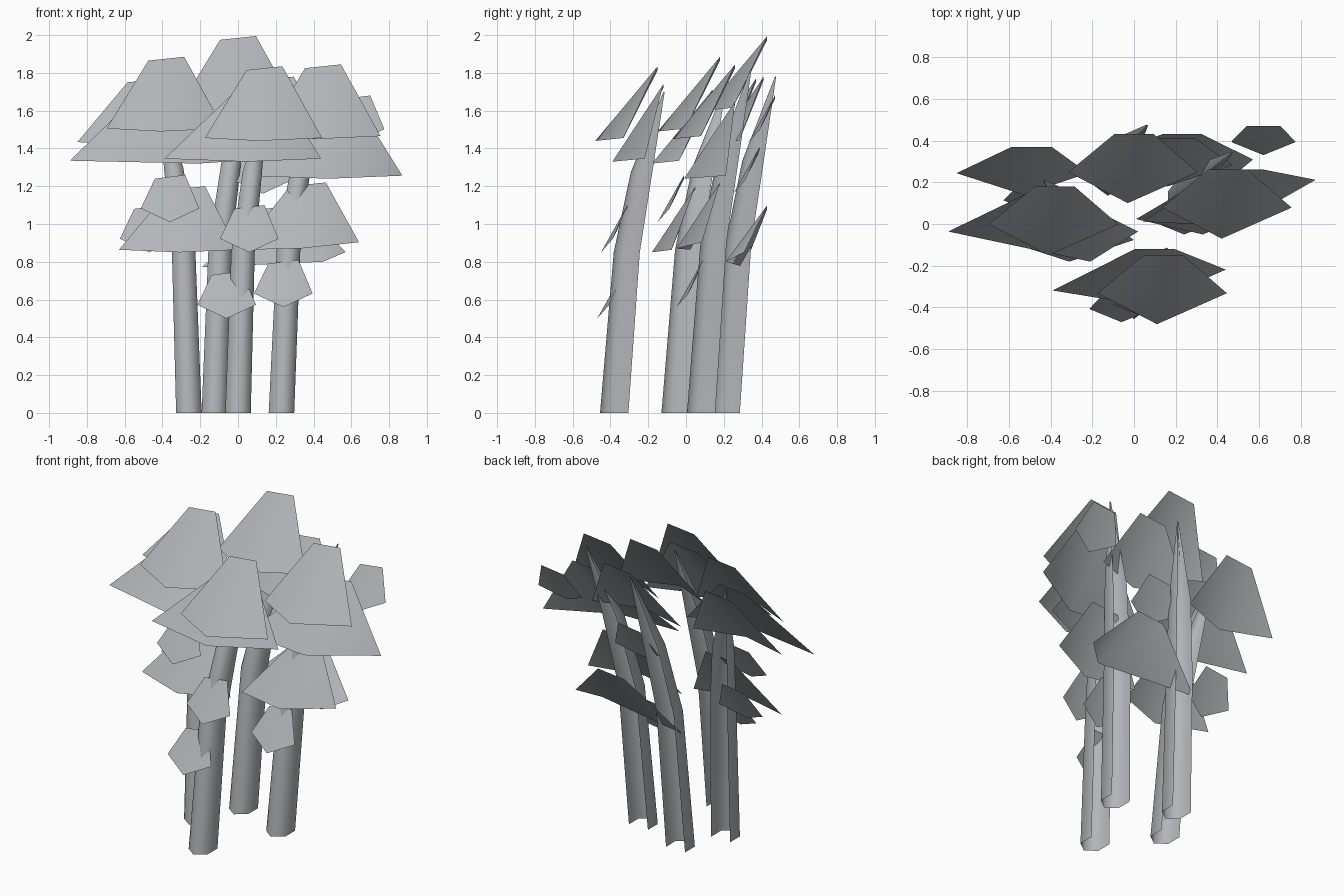
import bpy
from math import sin, cos, radians
from mathutils import Vector

if "Cube" in bpy.data.objects:
    bpy.data.objects.remove(bpy.data.objects["Cube"])

grey = bpy.data.materials.new("pale_grey")
grey.diffuse_color = (0.45, 0.465, 0.485, 1)
grey.use_nodes = True
grey.node_tree.nodes["Principled BSDF"].inputs["Base Color"].default_value = grey.diffuse_color


def make(name, verts, faces):
    me = bpy.data.meshes.new(name)
    me.from_pydata(verts, [], faces)
    me.update()
    me.materials.append(grey)
    for p in me.polygons:
        p.use_smooth = True
    ob = bpy.data.objects.new(name, me)
    bpy.context.collection.objects.link(ob)


# Stem: hexagonal channel open at the back, curving back and sideways to a point
def stem(name, x, y, lean, height):
    verts, faces, n = [], [], 5
    for h, thick in ((0, 1), (.5, .92), (.75, .76), (1, .04)):
        for i in range(n):
            a = radians(30 - 60 * i)
            verts.append((x + lean * h ** 2.6 + .078 * thick * cos(a),
                          y + .24 * h ** 1.9 + .1 * thick * sin(a), height * h))
    for a in range(len(verts) - n):
        if a % n < n - 1:
            faces.append((a + 1, a, a + n, a + n + 1))
    make(name, verts, faces)


# Leaf kinds: left span, right span, then the offset from front point to top
KINDS = {
    "big": (.285, .335, (.03, .33, .385)),
    "low": (.32, .31, (.04, .23, .34)),
    "wide": (.44, .39, (.05, .27, .40)),
    "long": (.68, .23, (-.22, .32, .38)),
    "tail": (.64, .12, (-.22, .22, .29)),
    "small": (.155, .155, (0, .14, .24)),
}


# Leaf: five-sided blade, creased from its blunt top to its front point
def leaf(name, kind, x, y, z, yaw=0, roll=0):
    left, right, offset = KINDS[kind]
    b, off = Vector((x, y, z)), Vector(offset)
    t = b + off
    half = Vector((.08 if kind == "small" else .095, 0, .01))
    side = b + Vector((0, off.y * .45, off.z * (.3 if kind == "small" else .04)))
    verts = [t - half, t + half, side + Vector((right, yaw, roll)), b,
             side - Vector((left, yaw, roll))]
    make(name, verts, [(0, 4, 3), (0, 3, 1), (1, 3, 2)])


# Each plant: stem foot x, y, sideways lean and height,
# then leaves by kind, front point, yaw and roll
plants = {
    "front": ((0, -.355, .16, 1.7), [
        ("big", .11, -.48, 1.44), ("wide", .05, -.39, 1.33, .05),
        ("small", .06, -.45, .85), ("small", -.06, -.47, .5)]),
    "left": ((-.26, -.03, -.17, 1.73), [
        ("big", -.41, -.15, 1.49), ("long", -.21, -.18, 1.32),
        ("low", -.53, .14, 1.42), ("low", -.31, -.18, .85),
        ("small", -.36, -.15, 1.01), ("small", -.47, .05, .85)]),
    "right": ((.23, .105, .24, 1.82), [
        ("big", .42, -.07, 1.45), ("wide", .48, -.01, 1.24, .1),
        ("low", .33, -.05, .87, .03, .02), ("small", .62, .33, 1.43),
        ("small", .24, -.05, .56)]),
    "back": ((-.125, .235, .19, 1.78), [
        ("big", -.03, .10, 1.6), ("low", .16, .18, 1.43),
        ("small", .13, .25, 1.16), ("tail", .45, .21, .8, 0, .04)]),
}

for side, (foot, leaves) in plants.items():
    stem(side + "_stem", *foot)
    for i, spec in enumerate(leaves):
        leaf(f"{side}_leaf_{i + 1}", *spec)
